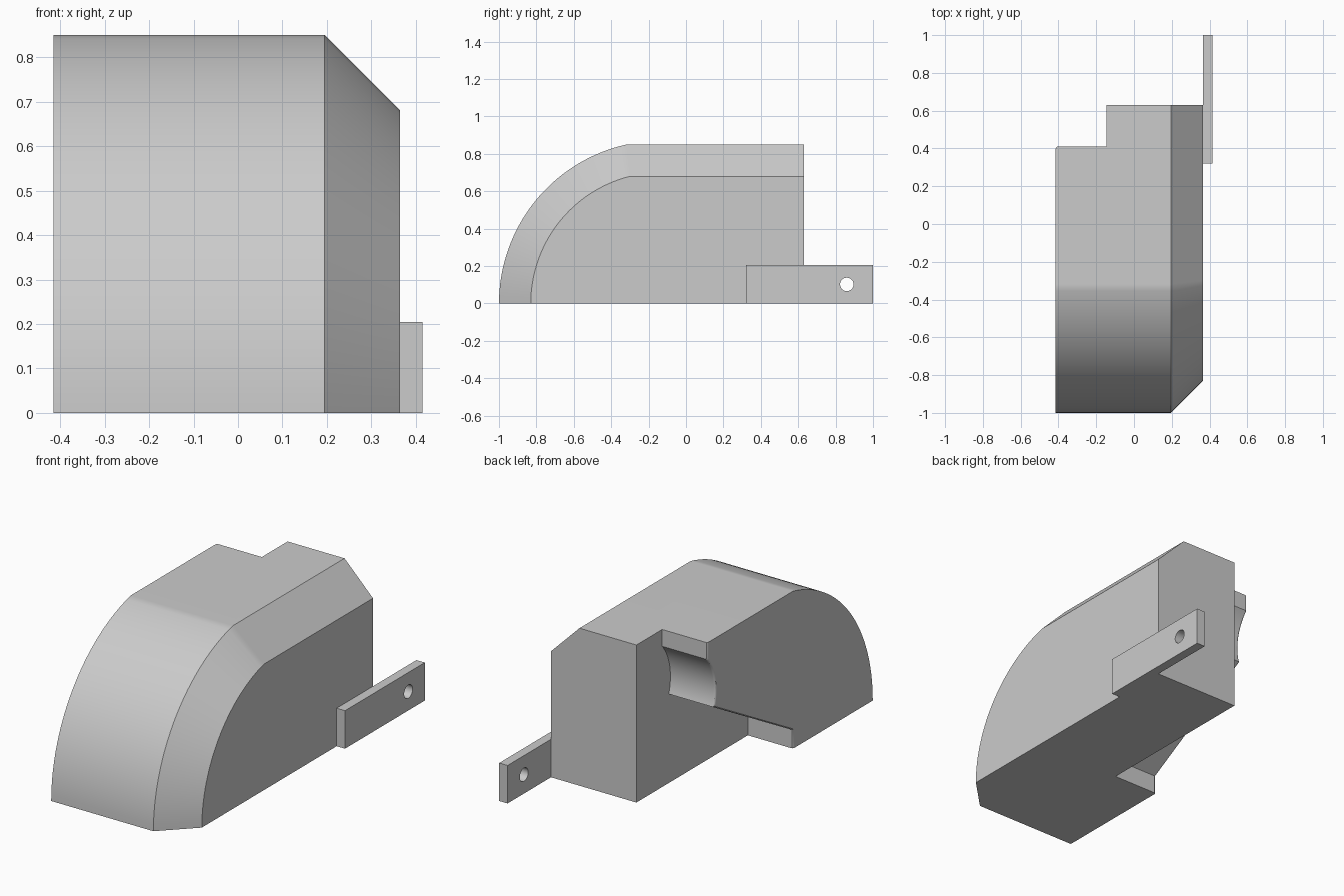
import bpy, bmesh, math

cube = bpy.data.objects.get("Cube")
if cube:
    bpy.data.objects.remove(cube, do_unlink=True)

grey = bpy.data.materials.new("plain grey")
grey.use_nodes = True
grey.diffuse_color = (0.6, 0.6, 0.6, 1)
grey.node_tree.nodes["Principled BSDF"].inputs["Base Color"].default_value = (0.6, 0.6, 0.6, 1)

LEFT, STEP, RIDGE, RIGHT = -0.415, -0.145, 0.195, 0.365
BACK, TOP = 0.63, 0.85


def arc(cy, cz, r, start, end, n):
    """Points (y, z) on an arc, angles in radians."""
    return [(cy + r * math.cos(start + (end - start) * i / n),
             cz + r * math.sin(start + (end - start) * i / n)) for i in range(n + 1)]


def loft(name, sections):
    """Closed solid through (x, profile) sections of equal point count."""
    bm = bmesh.new()
    rings = [[bm.verts.new((x, y, z)) for y, z in pts] for x, pts in sections]
    n = len(rings[0])
    for a, b in zip(rings, rings[1:]):
        for i in range(n):
            j = (i + 1) % n
            bm.faces.new((a[i], a[j], b[j], b[i]))
    bm.faces.new(rings[0])
    bm.faces.new(rings[-1])
    bmesh.ops.recalc_face_normals(bm, faces=bm.faces)
    mesh = bpy.data.meshes.new(name)
    bm.to_mesh(mesh)
    bm.free()
    mesh.materials.append(grey)
    obj = bpy.data.objects.new(name, mesh)
    bpy.context.collection.objects.link(obj)
    return obj


def activate(obj):
    bpy.ops.object.select_all(action='DESELECT')
    obj.select_set(True)
    bpy.context.view_layer.objects.active = obj


def cut(obj, cutter):
    """Subtract the cutter and remove it."""
    activate(obj)
    mod = obj.modifiers.new("cut", 'BOOLEAN')
    mod.operation, mod.solver, mod.object = 'DIFFERENCE', 'EXACT', cutter
    bpy.ops.object.modifier_apply(modifier=mod.name)
    bpy.data.objects.remove(cutter, do_unlink=True)


def smooth(obj):
    activate(obj)
    bpy.ops.object.shade_smooth_by_angle(angle=math.radians(30))
    mod = obj.modifiers.new("weighted normals", 'WEIGHTED_NORMAL')
    mod.keep_sharp = True


# Housing: rounded front profile, chamfered along its +x side
def housing_profile(inset):
    r, top = 0.871 - inset, TOP - inset
    curve = arc(-0.129, 0, r, math.pi, math.pi - math.asin(top / r), 32)
    return curve + [(BACK, top), (BACK, 0)]


housing = loft("housing", [(LEFT, housing_profile(0)), (RIDGE, housing_profile(0)),
                           (RIGHT, housing_profile(RIGHT - RIDGE))])

# Relief on the -x side: low step, ramp, hollow arc and upper ledge
hollow = arc(BACK, 0.57, 0.29, math.radians(198), math.radians(139.3), 20)
relief = [(-0.32, -0.1), (-0.32, 0.1)] + hollow + [(0.41, 1), (0.8, 1), (0.8, -0.1)]
cut(housing, loft("relief_cutter", [(LEFT - 0.1, relief), (STEP, relief)]))

# Small rounding where the relief meets the outer side
bm = bmesh.new()
bm.from_mesh(housing.data)


def on_relief_rim(edge):
    a, b = (v.co for v in edge.verts)
    return (max(a.x, b.x) < LEFT + 0.001 and min(a.y, b.y) > -0.325
            and max(a.z, b.z) > 0.001 and min(a.z, b.z) < TOP - 0.001)


bmesh.ops.bevel(bm, geom=[e for e in bm.edges if on_relief_rim(e)], offset=0.012,
                segments=3, profile=0.5, affect='EDGES', clamp_overlap=False)
bm.to_mesh(housing.data)
bm.free()
smooth(housing)

# Mounting tab with a pin hole
bar = [(0.32, 0), (1, 0), (1, 0.205), (0.32, 0.205)]
tab = loft("mounting_tab", [(RIGHT, bar), (0.415, bar)])
hole = arc(0.86, 0.102, 0.036, 0, math.tau, 32)[:-1]
cut(tab, loft("hole_cutter", [(RIGHT - 0.1, hole), (0.5, hole)]))
smooth(tab)
